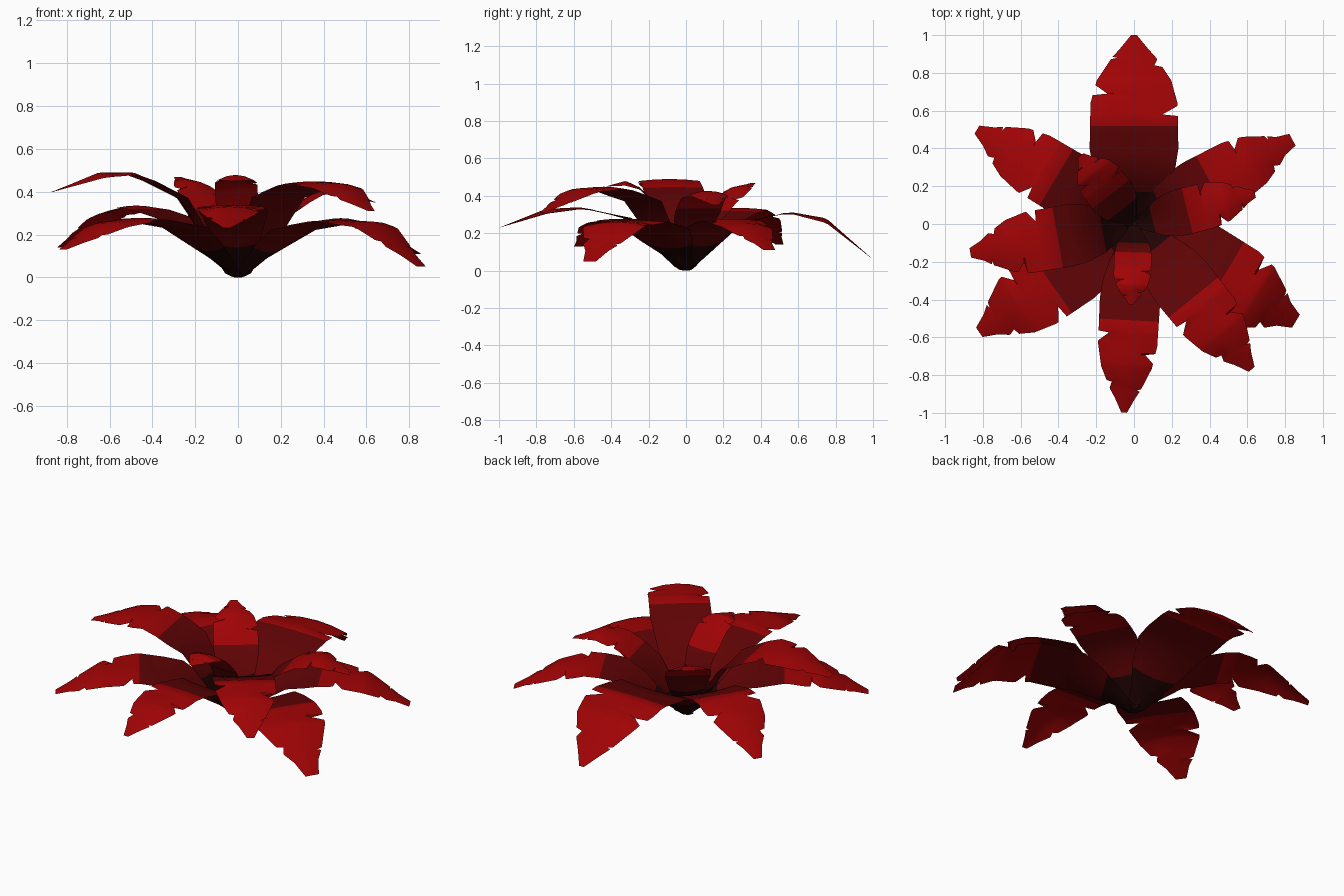
import bpy, bmesh, math

cube = bpy.data.objects.get("Cube")
if cube:
    bpy.data.objects.remove(cube, do_unlink=True)


def material(name, color):
    m = bpy.data.materials.new(name)
    m.use_nodes = True
    m.diffuse_color = (*color, 1)
    m.node_tree.nodes["Principled BSDF"].inputs["Base Color"].default_value = (*color, 1)
    return m


MATERIALS = [
    material("near black red", (0.016, 0.001, 0.001)),
    material("dark red", (0.118, 0.001, 0.0015)),
    material("bright red", (0.35, 0.001, 0.0015)),
]


def lerp(points, x):
    """Piecewise linear value of a profile at x."""
    for (x0, y0), (x1, y1) in zip(points, points[1:]):
        if x <= x1:
            return y0 + (y1 - y0) * (x - x0) / (x1 - x0)
    return points[-1][1]


# Half width along a leaf, as a share of the widest point
WIDTH = [(0, 0.22), (0.08, 0.38), (0.25, 0.9), (0.4, 1), (0.64, 0.98), (0.76, 0.84), (0.88, 0.5), (1, 0.04)]
# Torn notches: place along the leaf, for each edge
NOTCHES = {-1: (0.58, 0.84), 1: (0.69, 0.88)}
COLUMNS = (-1, -0.5, 0, 0.5, 1)


def leaf(name, angle, length, half, red_at, heights, blunt=0.015, flip=1):
    dark_at = 0.17 if length > 0.7 else 0.1
    shape = list(zip((0, 0.02, 0.1, 0.3, 0.55, 0.75, 1),
                     (0, 0, min(0.07, heights[0] / 3), *heights)))
    # cross rows, kept clear of the notches
    cuts = [c for side in NOTCHES.values() for c in side]
    bands = {dark_at / length, red_at / length}
    stations = {0, 0.02, 0.1, 0.2, 0.3, 0.4, 0.48, 0.64, 0.76, 1}
    stations = {s for s in stations if all(not -0.03 < s - c < 0.06 for c in cuts)} | bands
    for c in cuts:
        stations |= {c - 0.008, c, c + 0.045}
    stations = sorted(stations)

    bm = bmesh.new()
    rows = []
    for t in stations:
        row = []
        for u in COLUMNS:
            w = max(lerp(WIDTH, t) * half, blunt if t > 0.7 else 0)
            side = int(math.copysign(1, u)) * flip
            if abs(u) == 1 and t in NOTCHES[side]:
                w *= 0.65 if t < 0.8 else 0.75
            # cupped near the base, arched towards the tip
            bend = lerp([(0, 0.02), (0.2, 0.02), (0.45, 0), (0.75, -0.025), (1, 0)], t)
            z = max(0, lerp(shape, t) + bend * u * u)
            row.append(bm.verts.new((t * length, u * w, z)))
        rows.append(row)
    for t0, t1, a, b in zip(stations, stations[1:], rows, rows[1:]):
        mid = (t0 + t1) / 2 * length
        for i in range(len(COLUMNS) - 1):
            f = bm.faces.new((a[i], b[i], b[i + 1], a[i + 1]))
            f.material_index = 0 if mid < dark_at else 1 if mid < red_at else 2
    mesh = bpy.data.meshes.new(name)
    bm.to_mesh(mesh)
    bm.free()
    for m in MATERIALS:
        mesh.materials.append(m)
    obj = bpy.data.objects.new(name, mesh)
    obj.rotation_euler.z = math.radians(angle)
    bpy.context.collection.objects.link(obj)
    return obj


# Outer ring: angle, length, half width, start of red, heights along the leaf
leaves = [
    leaf("back_leaf", 90, 1.0, 0.235, 0.52, (0.25, 0.315, 0.28, 0.06)),
    leaf("back_left_leaf", 28, 0.95, 0.165, 0.46, (0.22, 0.28, 0.25, 0.11), 0.035),
    leaf("back_right_leaf", 149, 0.97, 0.175, 0.48, (0.25, 0.34, 0.30, 0.14), 0.025, -1),
    leaf("right_leaf", 190, 0.88, 0.165, 0.41, (0.36, 0.49, 0.49, 0.40), 0.025),
    leaf("front_right_leaf", 215, 1.0, 0.20, 0.54, (0.22, 0.28, 0.26, 0.13), 0.03, -1),
    leaf("front_leaf", 267, 1.0, 0.16, 0.51, (0.27, 0.34, 0.33, 0.23)),
    leaf("front_left_leaf", 309, 0.99, 0.17, 0.50, (0.36, 0.45, 0.44, 0.31), 0.02),
    leaf("left_leaf", 329, 1.0, 0.22, 0.55, (0.21, 0.27, 0.26, 0.05), 0.04),
    # Inner ring
    leaf("inner_left_leaf", 14, 0.66, 0.125, 0.29, (0.26, 0.39, 0.43, 0.35), 0.02, -1),
    leaf("inner_back_leaf", 128, 0.46, 0.125, 0.20, (0.25, 0.38, 0.45, 0.47), 0.02),
    leaf("inner_front_leaf", 268, 0.43, 0.10, 0.15, (0.30, 0.44, 0.48, 0.45), 0.01, -1),
]

for obj in leaves:
    obj.select_set(True)
bpy.context.view_layer.objects.active = leaves[0]
bpy.ops.object.shade_smooth_by_angle(angle=math.radians(40))
